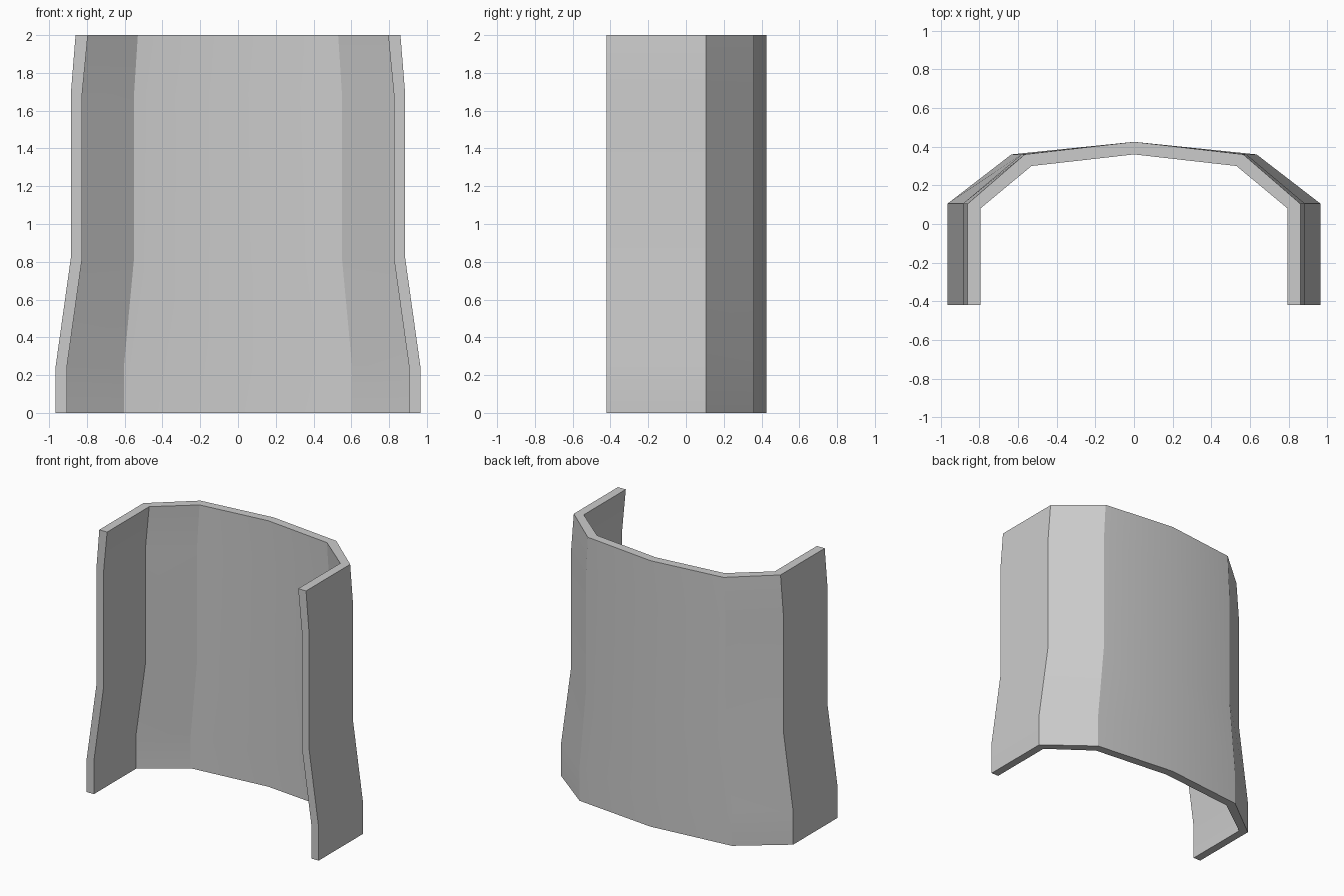
import bpy
import bmesh
import math

# Remove the default cube
cube = bpy.data.objects.get("Cube")
if cube:
    bpy.data.objects.remove(cube, do_unlink=True)

# Plain grey material
grey = bpy.data.materials.new("plain grey")
grey.use_nodes = True
colour = (0.6, 0.6, 0.6, 1)
grey.diffuse_color = colour
grey.node_tree.nodes["Principled BSDF"].inputs["Base Color"].default_value = colour

# Height, outer half width and inner half width of each level
LEVELS = [(0, 0.965, 0.905), (0.25, 0.965, 0.905), (0.82, 0.885, 0.825),
          (1.69, 0.885, 0.825), (2, 0.86, 0.795)]


def arch(width, shoulder, side_y, shoulder_y, crown_y):
    """Open arch from the right front edge around the back to the left one."""
    half = [(width, -0.42), (width, side_y), (width * shoulder, shoulder_y)]
    return [(-x, y) for x, y in half] + [(0, crown_y)] + half[::-1]


# Closed cross-section at each level, bridged into a shell
bm = bmesh.new()
rings = []
for z, outer, inner in LEVELS:
    outside = arch(outer, 0.657, 0.105, 0.36, 0.425)
    inside = arch(inner, 0.667, 0.08, 0.30, 0.36)
    rings.append([bm.verts.new((x, y, z)) for x, y in outside + inside[::-1]])

count = len(rings[0])
for low, high in zip(rings, rings[1:]):
    for i in range(count):
        j = (i + 1) % count
        bm.faces.new((low[i], low[j], high[j], high[i]))

# Rims closing the wall thickness at the bottom and top
for ring in (rings[0], rings[-1]):
    for i in range(count // 2 - 1):
        bm.faces.new((ring[i], ring[i + 1], ring[-i - 2], ring[-i - 1]))
bmesh.ops.recalc_face_normals(bm, faces=bm.faces)

mesh = bpy.data.meshes.new("curved_shell")
bm.to_mesh(mesh)
bm.free()
mesh.materials.append(grey)
shell = bpy.data.objects.new("curved_shell", mesh)
bpy.context.collection.objects.link(shell)

# Soft bends up the wall, crisp folds and rims
bpy.ops.object.select_all(action="DESELECT")
shell.select_set(True)
bpy.context.view_layer.objects.active = shell
bpy.ops.object.shade_smooth_by_angle(angle=math.radians(30))
